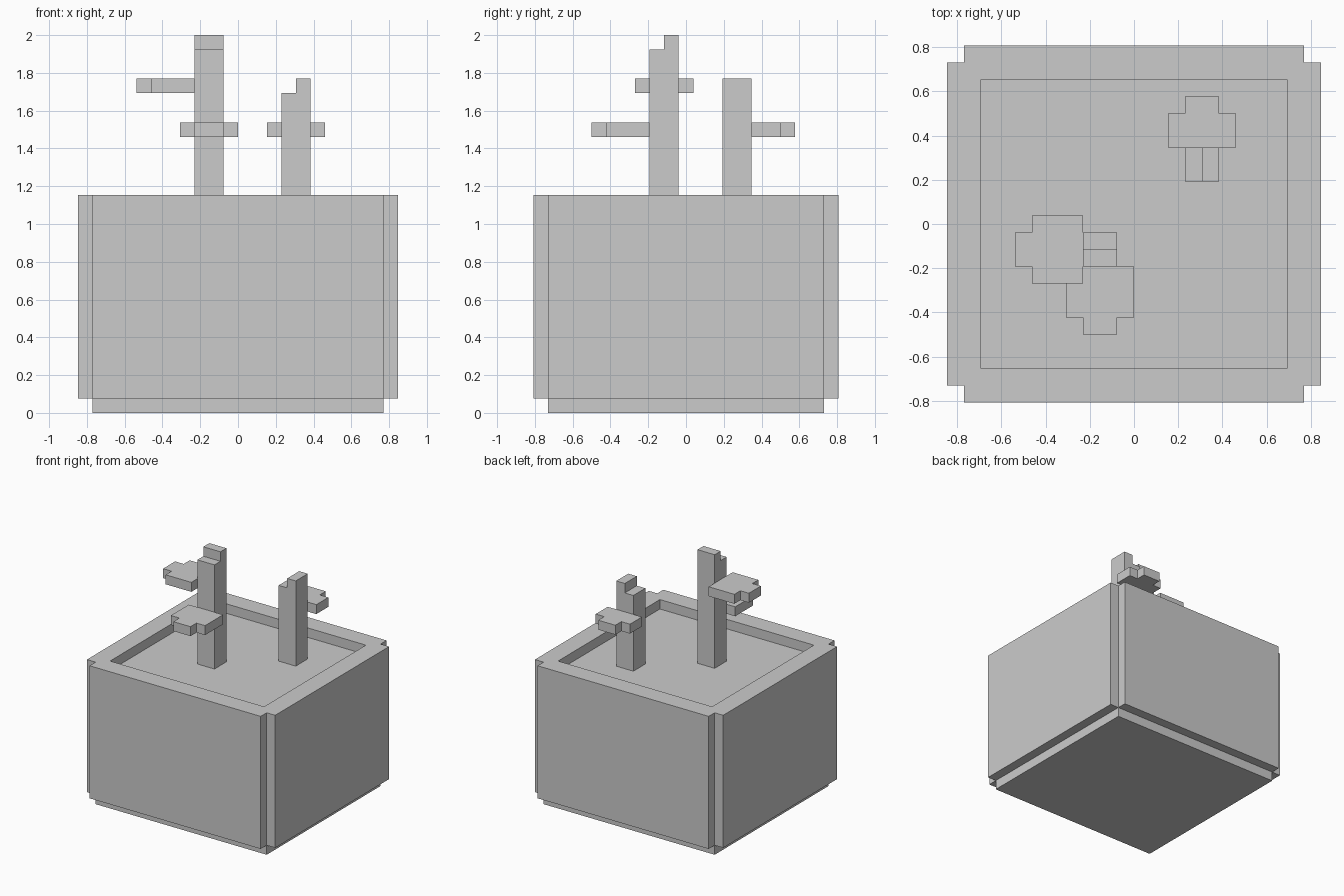
import bpy
import bmesh
from math import radians
from mathutils import Matrix

U = 1 / 13  # one grid cell

default = bpy.data.objects.get("Cube")
if default:
    bpy.data.objects.remove(default, do_unlink=True)


def prism(name, outline, low, high, matrix=Matrix()):
    """Extrude a flat outline from low to high, then place it (grid cells)."""
    bm = bmesh.new()
    face = bm.faces.new([bm.verts.new((x, y, low)) for x, y in outline])
    top = bmesh.ops.extrude_face_region(bm, geom=[face])["geom"]
    moved = [v for v in top if isinstance(v, bmesh.types.BMVert)]
    bmesh.ops.translate(bm, verts=moved, vec=(0, 0, high - low))
    bmesh.ops.recalc_face_normals(bm, faces=bm.faces)
    bmesh.ops.transform(bm, matrix=Matrix.Scale(U, 4) @ matrix, verts=bm.verts)
    mesh = bpy.data.meshes.new(name)
    bm.to_mesh(mesh)
    bm.free()
    obj = bpy.data.objects.new(name, mesh)
    bpy.context.collection.objects.link(obj)
    return obj


def rectangle(x, y):
    return [(-x, -y), (x, -y), (x, y), (-x, y)]


def place(x, y, heading):
    return Matrix.Translation((x, y, 0)) @ Matrix.Rotation(radians(heading), 4, "Z")


def stem(name, x, y, top, heading):
    """Square post whose tip steps up toward its heading."""
    profile = [(-1, 14), (1, 14), (1, top), (0, top), (0, top - 1), (-1, top - 1)]
    upright = Matrix.Rotation(radians(90), 4, "X")
    return prism(name, profile, -1, 1, place(x, y, heading) @ upright)


def leaf(name, x, y, z, length, heading):
    """Flat leaf with a narrower tip, growing along its heading."""
    tip = length + 1
    outline = [(0, -2), (length, -2), (length, -1), (tip, -1),
               (tip, 1), (length, 1), (length, 2), (0, 2)]
    return prism(name, outline, z, z + 1, place(x, y, heading))


# Planter: notched-corner walls on a slightly smaller foot
X, Y = 10, 9.5
walls_outline = [(-X, -Y - 1), (X, -Y - 1), (X, -Y), (X + 1, -Y),
                 (X + 1, Y), (X, Y), (X, Y + 1), (-X, Y + 1),
                 (-X, Y), (-X - 1, Y), (-X - 1, -Y), (-X, -Y)]
planter = prism("planter", walls_outline, 1, 15)
prism("planter_foot", rectangle(X, Y), 0, 1)

# Sunken soil bed inside the rim
cutter = prism("soil_recess_cutter", rectangle(X - 1, Y - 1), 14, 16)
cutter.hide_render = True
recess = planter.modifiers.new("soil_recess", "BOOLEAN")
recess.operation = "DIFFERENCE"
recess.solver = "EXACT"
recess.object = cutter
bpy.context.view_layer.objects.active = planter
bpy.ops.object.modifier_apply(modifier=recess.name)
bpy.data.objects.remove(cutter, do_unlink=True)

# Tall sprout
stem("tall_stem", -2, -1.5, 26, 90)
leaf("tall_upper_leaf", -3, -1.5, 22, 3, 180)
leaf("tall_lower_leaf", -2, -2.5, 19, 3, -90)

# Short sprout
stem("short_stem", 4, 3.5, 23, 0)
leaf("short_leaf", 4, 4.5, 19, 2, 90)
